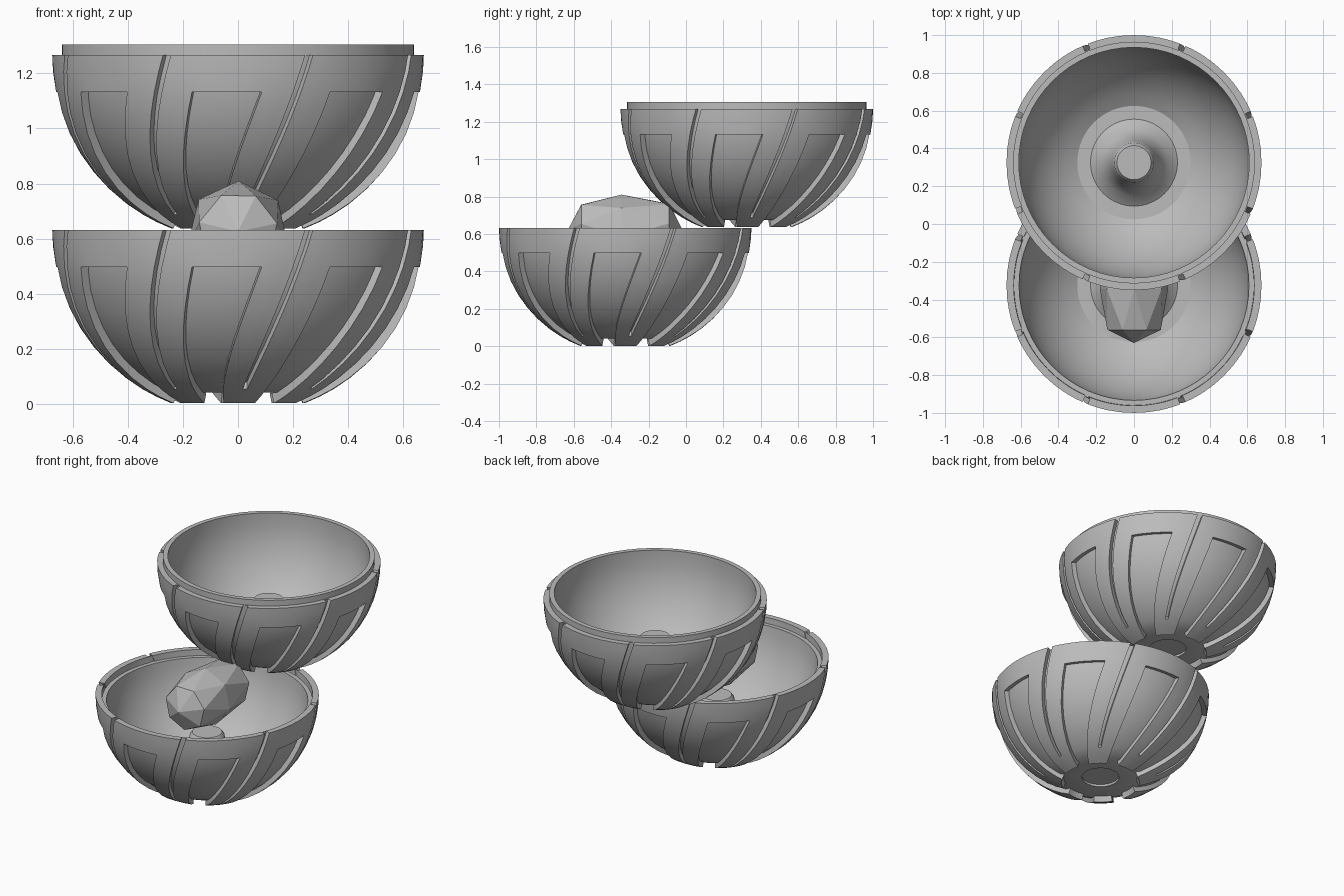
import bpy, bmesh, math
from mathutils import Vector

if "Cube" in bpy.data.objects:
    bpy.data.objects.remove(bpy.data.objects["Cube"])

R_OUT, R_BODY, R_IN = 0.675, 0.645, 0.61   # frame, body and interior radii
CZ = 0.632                                  # sphere centre height = rim height
LAT_END = 69.0                              # latitude below the rim where the feet end

grey = bpy.data.materials.new("stone_grey")
grey.diffuse_color = (0.5, 0.5, 0.5, 1)
grey.use_nodes = True
grey.node_tree.nodes["Principled BSDF"].inputs["Base Color"].default_value = grey.diffuse_color


def make_object(name, bm, loc, smooth=True):
    bmesh.ops.recalc_face_normals(bm, faces=bm.faces)
    me = bpy.data.meshes.new(name)
    bm.to_mesh(me)
    bm.free()
    me.materials.append(grey)
    ob = bpy.data.objects.new(name, me)
    ob.location = loc
    bpy.context.collection.objects.link(ob)
    if smooth:
        bpy.ops.object.select_all(action='DESELECT')
        ob.select_set(True)
        bpy.context.view_layer.objects.active = ob
        bpy.ops.object.shade_smooth_by_angle(angle=math.radians(30))
    return ob


def lathe(name, profile, loc, segs=64):
    bm = bmesh.new()
    vs = [bm.verts.new((r, 0, z)) for r, z in profile]
    es = [bm.edges.new(p) for p in zip(vs, vs[1:])]
    bmesh.ops.spin(bm, geom=vs + es, cent=(0, 0, 0), axis=(0, 0, 1),
                   angle=math.tau, steps=segs, use_duplicate=False)
    bmesh.ops.remove_doubles(bm, verts=bm.verts, dist=1e-5)
    return make_object(name, bm, loc)


def arc(radius, z0, z1, n=10):
    """Points on the bowl sphere between two heights."""
    a0, a1 = math.asin((CZ - z0) / radius), math.asin((CZ - z1) / radius)
    angles = [a0 + (a1 - a0) * i / n for i in range(n + 1)]
    return [(radius * math.cos(a), CZ - radius * math.sin(a)) for a in angles]


def bowl_body(name, rim, loc):
    # underside recess, outer wall, rim, inner wall, floor and central pedestal
    profile = [(0, 0.055), (0.115, 0.055), (0.115, 0.04)]
    profile += arc(R_BODY, 0.04, CZ) + rim
    profile += arc(R_IN, rim[-1][1] if rim[-1][1] < CZ else CZ, 0.101)
    profile += [(0.23, 0.10), (0.175, 0.14), (0.14, 0.20), (0.115, 0.28),
                (0.105, 0.36), (0.09, 0.38), (0, 0.38)]
    return lathe(name, profile, loc)


def swirl_frames(name, loc):
    """Eight twisted frames with open windows, parted by narrow grooves."""
    cols = [-22.5, -21.2, -18, -15, -11.5, -6, 0, 6, 11.5, 15, 18, 21.2]
    rows = [0, 5, 11.5, 18, 25, 32, 39, 46, 53, 59, 64, LAT_END]
    bm = bmesh.new()
    grid = []
    for lat in rows:
        ring = []
        for k in range(8):
            for u in cols:
                taper = 1 - 0.22 * lat / LAT_END if abs(u) < 12 else 1
                a = math.radians(-90 + 45 * k + u * taper - 0.31 * lat)
                p = math.radians(lat)
                ring.append(bm.verts.new((R_OUT * math.cos(p) * math.cos(a),
                                          R_OUT * math.cos(p) * math.sin(a),
                                          CZ - R_OUT * math.sin(p))))
        grid.append(ring)
    n, nc = len(grid[0]), len(cols)
    for i in range(len(rows) - 1):
        for j in range(n):
            c = j % nc
            window = rows[i] >= 11 and 4 <= c < 8
            groove = rows[i] < 59 and c in (0, nc - 1)
            if not (window or groove):
                j2 = (j + 1) % n
                bm.faces.new((grid[i][j], grid[i + 1][j], grid[i + 1][j2], grid[i][j2]))
    # give the frames thickness by copying them inward
    old = list(bm.faces)
    ext = bmesh.ops.extrude_face_region(bm, geom=old, use_keep_orig=True)
    centre = Vector((0, 0, CZ))
    for v in ext["geom"]:
        if isinstance(v, bmesh.types.BMVert):
            v.co = centre + (v.co - centre) * ((R_BODY - 0.008) / R_OUT)
    loose = [v for v in bm.verts if not v.link_faces]
    bmesh.ops.delete(bm, geom=loose, context='VERTS')
    return make_object(name, bm, loc)


def crystal(name, loc):
    # faceted stone lying along y: (y, radius, twist) rings between two tips
    rings = [(-0.235, 0.145, 12), (-0.02, 0.185, 38), (0.235, 0.15, 12)]
    bm = bmesh.new()
    for y, r, twist in rings:
        for k in range(7):
            a = math.radians(twist + 360 / 7 * k)
            bm.verts.new((r * math.cos(a), y, r * math.sin(a)))
    bm.verts.new((0, -0.305, 0))
    bm.verts.new((0, 0.305, 0))
    bmesh.ops.convex_hull(bm, input=bm.verts)
    return make_object(name, bm, loc, smooth=False)


# lower bowl with a stepped seat inside its rim
lower = (0, -0.325, 0)
bowl_body("lower_bowl", [(0.64, CZ), (0.64, 0.592), (R_IN, 0.592)], lower)
swirl_frames("lower_frames", lower)

# upper bowl with a raised lip that fits the seat
upper = (0, 0.325, 0.635)
bowl_body("upper_bowl", [(0.64, CZ), (0.64, 0.67), (R_IN, 0.67)], upper)
swirl_frames("upper_frames", upper)

# stone floating over the lower pedestal
crystal("crystal", (0, -0.325, 0.625))
